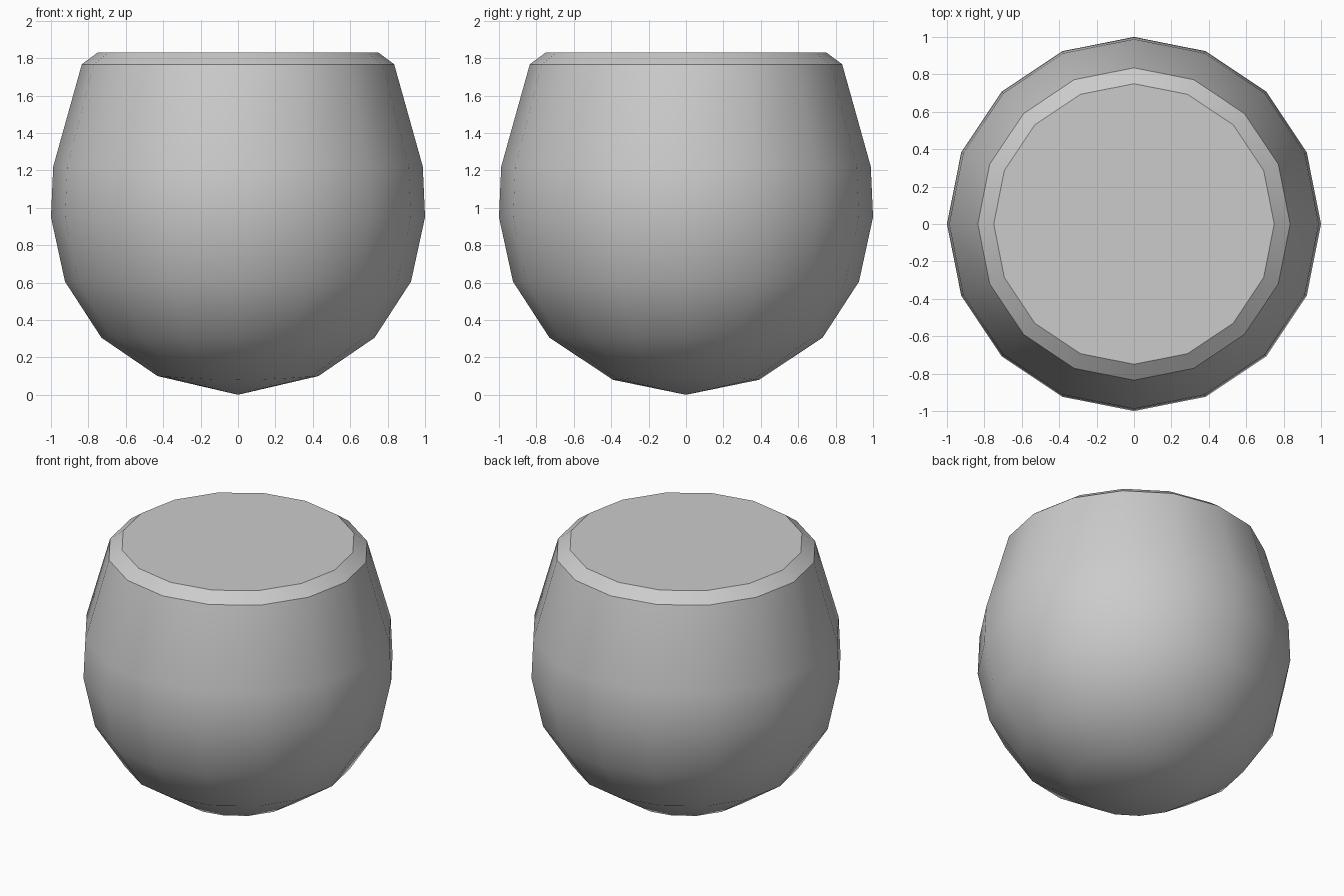
import bpy, bmesh, math

if "Cube" in bpy.data.objects:
    bpy.data.objects.remove(bpy.data.objects["Cube"])

SIDES = 16
# Profile (radius, height) from just above the bottom pole to the top rim
PROFILE = [(0.41, 0.09), (0.73, 0.305), (0.925, 0.605), (1.0, 0.95),
           (0.988, 1.22), (0.835, 1.767), (0.75, 1.83)]

bm = bmesh.new()

# Rings of the round body; the lowest one is slightly oval
rings = []
for i, (r, z) in enumerate(PROFILE):
    ring = []
    for k in range(SIDES):
        a = math.tau * k / SIDES
        oval = math.cos(2 * a) if i == 0 else 0
        ring.append(bm.verts.new(((r + 0.02 * oval) * math.cos(a),
                                  (r + 0.02 * oval) * math.sin(a),
                                  z + 0.01 * oval)))
    rings.append(ring)

# Wall quads, bottom fan and flat top
for lo, hi in zip(rings, rings[1:]):
    for k in range(SIDES):
        n = (k + 1) % SIDES
        bm.faces.new((lo[k], lo[n], hi[n], hi[k]))
pole = bm.verts.new((0, 0, 0))
for k in range(SIDES):
    bm.faces.new((pole, rings[0][(k + 1) % SIDES], rings[0][k]))
bm.faces.new(rings[-1])
bmesh.ops.recalc_face_normals(bm, faces=bm.faces)

mesh = bpy.data.meshes.new("rounded_body")
bm.to_mesh(mesh)
bm.free()
body = bpy.data.objects.new("rounded_body", mesh)
bpy.context.collection.objects.link(body)

# Smooth wall, sharp bevelled rim
bpy.context.view_layer.objects.active = body
body.select_set(True)
bpy.ops.object.shade_smooth_by_angle(angle=math.radians(30))
